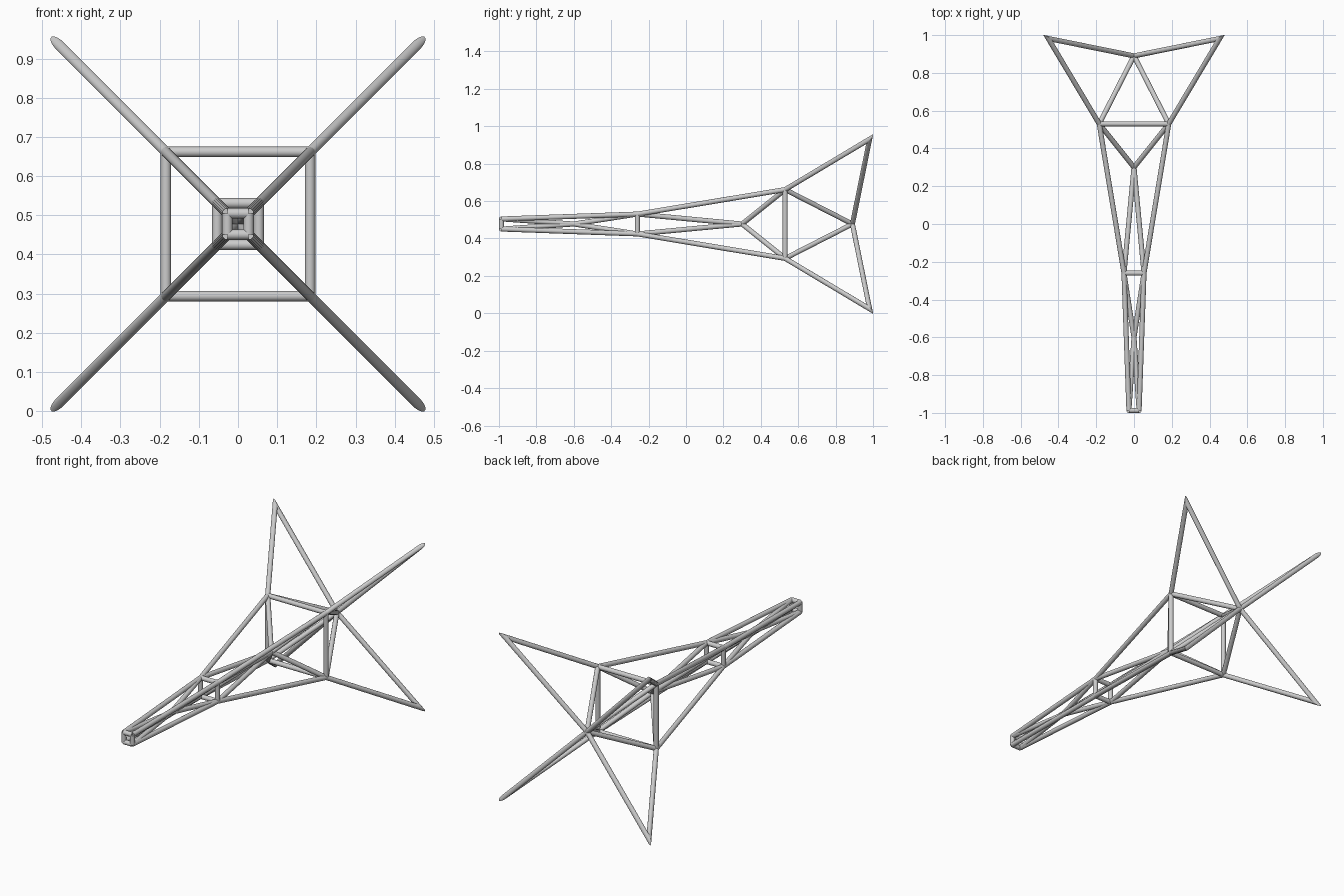
import bpy
import bmesh
from mathutils import Matrix, Vector

old = bpy.data.objects.get("Cube")
if old:
    bpy.data.objects.remove(old, do_unlink=True)

steel = bpy.data.materials.new("light grey steel")
steel.use_nodes = True
grey = (0.6, 0.6, 0.6, 1)
steel.diffuse_color = grey
steel.node_tree.nodes["Principled BSDF"].inputs["Base Color"].default_value = grey

MID = 0.4775
RADIUS = 0.0133


def strut(name, a, b, mitre=None):
    """Round rod from a to b; mitre is the normal of an angled cut through b."""
    axis = (b - a).normalized()
    end = b + axis * 0.06 if mitre else b
    turn = axis.to_track_quat('Z', 'Y').to_matrix().to_4x4()
    bm = bmesh.new()
    bmesh.ops.create_cone(bm, cap_ends=True, segments=16, radius1=RADIUS, radius2=RADIUS,
                          depth=(end - a).length,
                          matrix=Matrix.Translation((a + end) / 2) @ turn)
    if mitre:
        cut = bmesh.ops.bisect_plane(bm, geom=bm.verts[:] + bm.edges[:] + bm.faces[:],
                                     plane_co=b, plane_no=mitre, clear_outer=True)
        rim = [e for e in cut["geom_cut"] if isinstance(e, bmesh.types.BMEdge)]
        bmesh.ops.contextual_create(bm, geom=rim)
    mesh = bpy.data.meshes.new(name)
    bm.to_mesh(mesh)
    bm.free()
    mesh.materials.append(steel)
    rod = bpy.data.objects.new(name, mesh)
    bpy.context.collection.objects.link(rod)
    bpy.ops.object.select_all(action='DESELECT')
    rod.select_set(True)
    bpy.context.view_layer.objects.active = rod
    bpy.ops.object.shade_smooth_by_angle()


def square(half, y):
    """Four corners of an upright square, in order round it."""
    return [Vector((sx * half, y, MID + sz * half))
            for sx, sz in ((1, 1), (-1, 1), (-1, -1), (1, -1))]


def frame(name, corners):
    for i in range(4):
        strut(name, corners[i], corners[(i + 1) % 4])


def link(name, starts, ends):
    for a, b in zip(starts, ends):
        strut(name, a, b)


# Joints from nose to tail
nose = square(0.027, -0.987)
neck = square(0.053, -0.26)
body = square(0.184, 0.53)
fin_tips = square(0.454, 0.982)
nose_hub = [Vector((0, -0.6, MID))] * 4
body_hub = [Vector((0, 0.30, MID))] * 4
tail_hub = [Vector((0, 0.89, MID))] * 4

# Square frames
frame("nose_frame", nose)
frame("neck_frame", neck)
frame("body_frame", body)

# Outer rails
link("nose_rail", nose, neck)
link("body_rail", neck, body)

# Fins, with the two edges mitred together at each pointed tip
for root, tail, tip in zip(body, tail_hub, fin_tips):
    normal = (tip - root).normalized() - (tip - tail).normalized()
    strut("fin_leading_edge", root, tip, normal)
    strut("fin_trailing_edge", tail, tip, -normal)

# Inner braces meeting on the centre line
link("nose_brace", nose, nose_hub)
link("neck_front_brace", neck, nose_hub)
link("neck_rear_brace", neck, body_hub)
link("body_front_brace", body, body_hub)
link("body_rear_brace", body, tail_hub)
